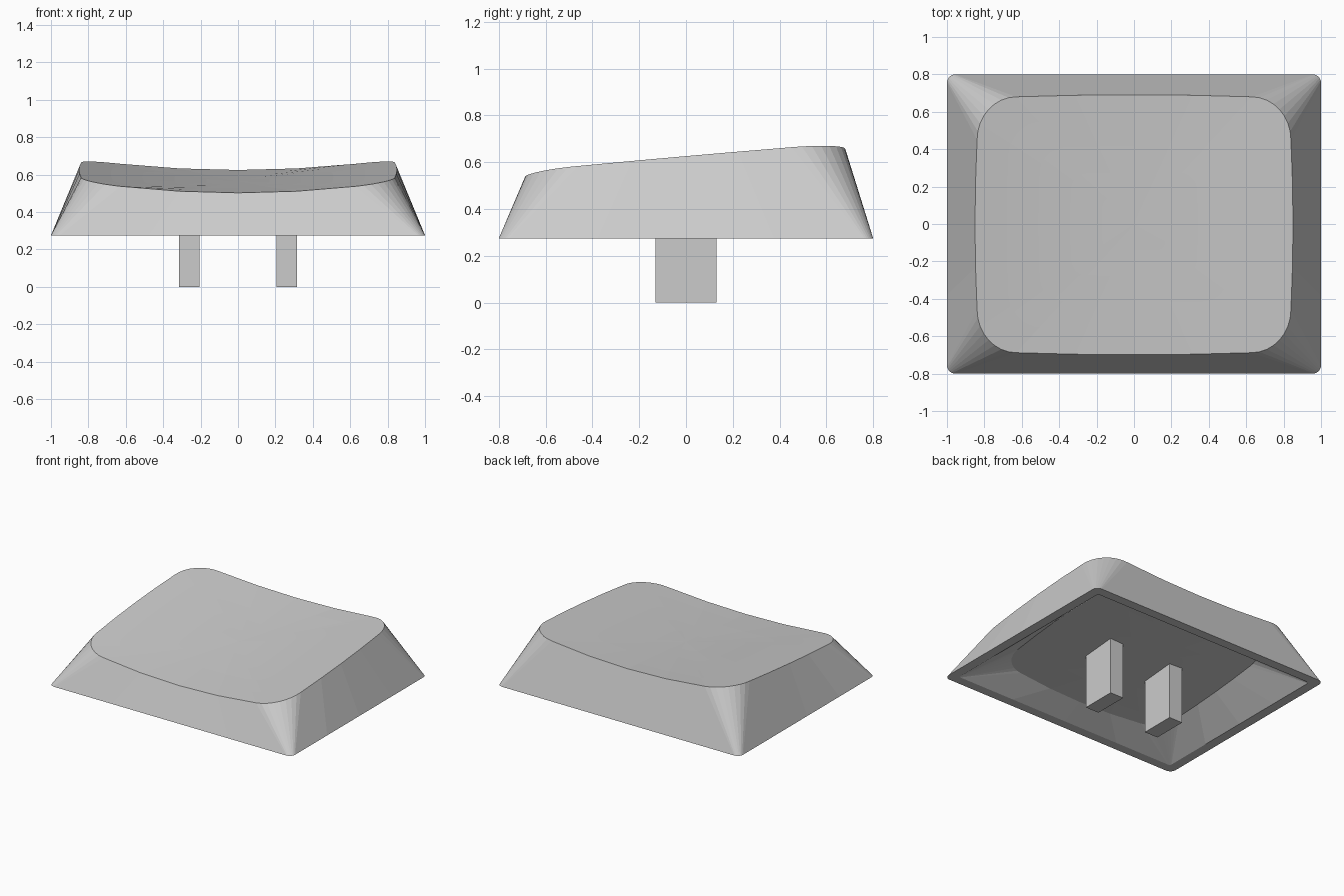
import bpy, bmesh, math

if "Cube" in bpy.data.objects:
    bpy.data.objects.remove(bpy.data.objects["Cube"])

BASE_Z, ROOF_DROP = 0.275, 0.16

grey = bpy.data.materials.new("plain grey")
grey.diffuse_color = (0.6, 0.6, 0.6, 1)
grey.use_nodes = True
grey.node_tree.nodes["Principled BSDF"].inputs["Base Color"].default_value = grey.diffuse_color


def outline(hx, hy, rx, ry, bow=0.0, dy=0.0, arc=8, side=4):
    """Rounded rectangle whose sides bulge outward by bow."""
    pts, corners = [], []
    for q, (sx, sy) in enumerate([(1, 1), (-1, 1), (-1, -1), (1, -1)]):
        cx, cy = sx * (hx - bow - rx), sy * (hy - bow - ry)
        angles = [math.pi / 2 * (q + i / arc) for i in range(arc + 1)]
        corners.append([(cx + rx * math.cos(a), cy + ry * math.sin(a)) for a in angles])
    for q in range(4):
        pts += corners[q]
        a, b = corners[q][-1], corners[(q + 1) % 4][0]
        n = math.pi / 2 * (q + 1)
        for i in range(1, side):
            t = i / side
            k = bow * 4 * t * (1 - t)
            pts.append((a[0] + (b[0] - a[0]) * t + k * math.cos(n),
                        a[1] + (b[1] - a[1]) * t + k * math.sin(n)))
    return [(x, y + dy) for x, y in pts]


def dish(x, y):
    """Tilted top surface, hollowed across its width."""
    return 0.564 + 0.088 * y + 0.086 * x * x


def add_object(name, bm):
    bmesh.ops.recalc_face_normals(bm, faces=bm.faces)
    mesh = bpy.data.meshes.new(name)
    bm.to_mesh(mesh)
    bm.free()
    mesh.materials.append(grey)
    obj = bpy.data.objects.new(name, mesh)
    bpy.context.collection.objects.link(obj)
    return obj


# Hollow cap: dished ceiling, inner wall, rim, outer wall and dished top in one loft
bm = bmesh.new()
top = outline(0.85, 0.695, 0.21, 0.23, 0.011, -0.004)
roof = outline(0.72, 0.57, 0.18, 0.19, 0.01)
steps = (0.2, 0.4, 0.6, 0.8, 1)
rings = [[(x * s, y * s, dish(x * s, y * s) - ROOF_DROP) for x, y in roof] for s in steps]
rings += [
    [(x, y, BASE_Z) for x, y in outline(0.93, 0.73, 0.015, 0.015)],
    [(x, y, BASE_Z) for x, y in outline(1.0, 0.8, 0.045, 0.045)],
]
rings += [[(x * s, y * s, dish(x * s, y * s)) for x, y in top] for s in reversed(steps)]
loops = [[bm.verts.new(p) for p in ring] for ring in rings]
count = len(top)
for a, b in zip(loops, loops[1:]):
    for i in range(count):
        j = (i + 1) % count
        bm.faces.new((a[i], a[j], b[j], b[i]))
for loop, z in ((loops[0], dish(0, 0) - ROOF_DROP), (loops[-1], dish(0, 0))):
    centre = bm.verts.new((0, 0, z))
    for i in range(count):
        bm.faces.new((loop[i], loop[(i + 1) % count], centre))
add_object("key_cap", bm)

# Two mounting prongs reaching down from the ceiling
for side, name in ((-1, "left_prong"), (1, "right_prong")):
    bm = bmesh.new()
    bmesh.ops.create_cube(bm, size=1)
    for v in bm.verts:
        x, y = v.co.x * 0.11 + side * 0.26, v.co.y * 0.26
        v.co = (x, y, 0 if v.co.z < 0 else dish(x, y) - ROOF_DROP + 0.005)
    add_object(name, bm)
